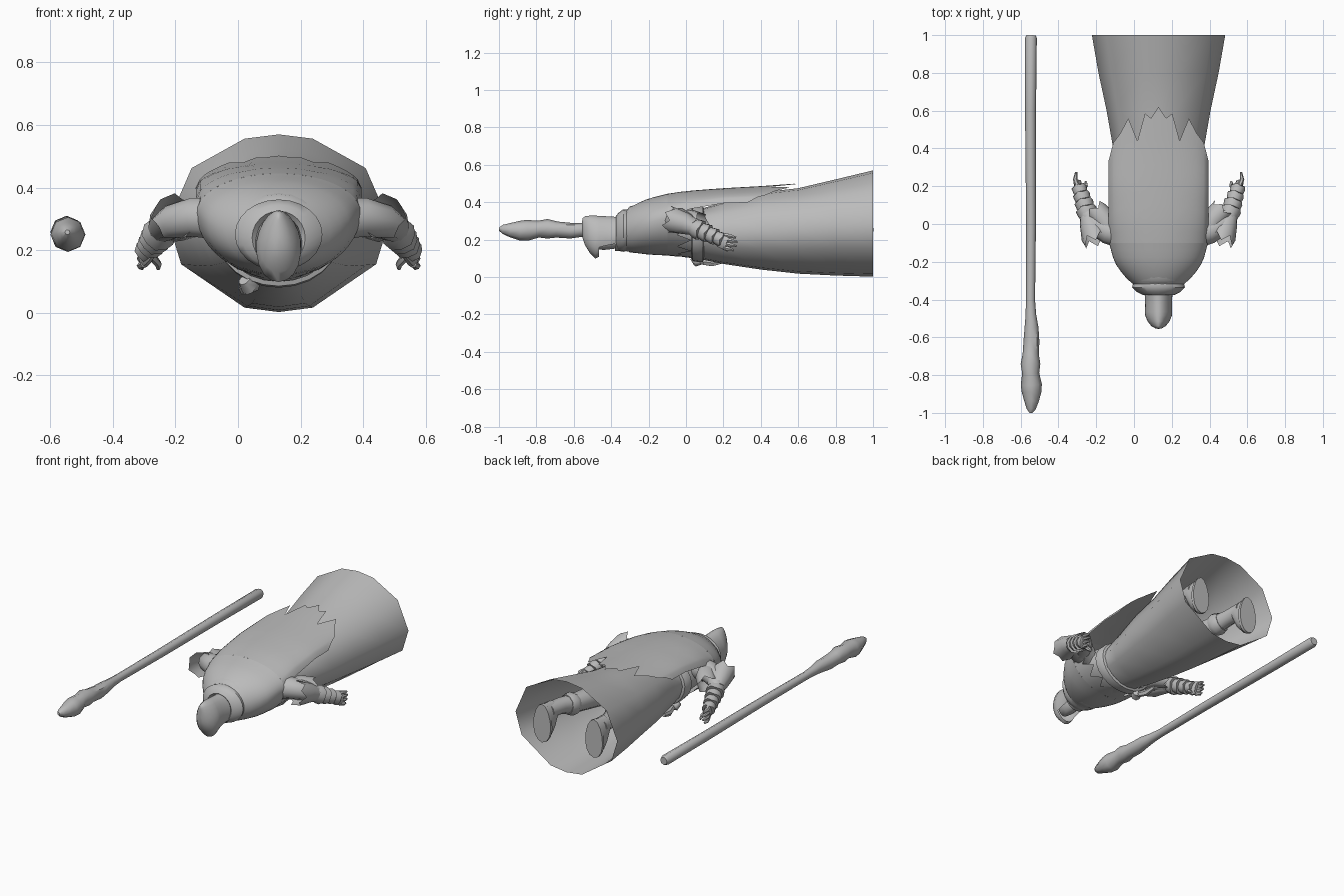
import bpy, bmesh, math
from mathutils import Vector

if "Cube" in bpy.data.objects:
    bpy.data.objects.remove(bpy.data.objects["Cube"])

CX = 0.13  # middle of the figure
grey = bpy.data.materials.new("plain_grey")
grey.diffuse_color = (0.5, 0.5, 0.5, 1)
grey.use_nodes = True
grey.node_tree.nodes["Principled BSDF"].inputs["Base Color"].default_value = grey.diffuse_color


def make(name, verts, faces, angle=45):
    me = bpy.data.meshes.new(name)
    me.from_pydata(verts, [], faces)
    bm = bmesh.new()
    bm.from_mesh(me)
    bmesh.ops.recalc_face_normals(bm, faces=bm.faces)
    bm.to_mesh(me)
    bm.free()
    ob = bpy.data.objects.new(name, me)
    bpy.context.collection.objects.link(ob)
    me.materials.append(grey)
    bpy.ops.object.select_all(action='DESELECT')
    bpy.context.view_layer.objects.active = ob
    ob.select_set(True)
    bpy.ops.object.shade_smooth_by_angle(angle=math.radians(angle))
    return ob


def loft(name, rings, closed=True, caps=(False, False), skip=None, angle=45):
    n, verts, faces = len(rings[0]), [p for r in rings for p in r], []
    for j in range(len(rings) - 1):
        for i in range(n if closed else n - 1):
            if skip and skip(i, j):
                continue
            k = (i + 1) % n
            faces.append((j*n + i, j*n + k, (j+1)*n + k, (j+1)*n + i))
    if caps[0]:
        faces.append(tuple(range(n)))
    if caps[1]:
        faces.append(tuple(range(len(verts) - n, len(verts))))
    return make(name, verts, faces, angle)


def point(a, y, hw, zt, zm, zb, cx=CX, pinch=0):
    c = math.cos(a)
    return (cx + hw * math.sin(a) * (1 - pinch * c), y, zm + c * ((zt - zm) if c > 0 else (zm - zb)))


def circle(n):
    return [2 * math.pi * i / n for i in range(n)]


def tube(name, path, radii, n=10, jag=0, caps=(True, True), flat=1.0):
    """Round tube along a path; jag pulls alternate end points forward."""
    path, rings = [Vector(p) for p in path], []
    for i, p in enumerate(path):
        d = (path[min(i + 1, len(path) - 1)] - path[max(i - 1, 0)]).normalized()
        u = d.cross(Vector((0, 0, 1))).normalized()
        v = u.cross(d)
        r = radii[i]
        ring = []
        for k, a in enumerate(circle(n)):
            q = p + u * r * flat * math.cos(a) + v * r * math.sin(a)
            if jag and i == len(path) - 1:
                q += d * jag * (1 if k % 2 else -0.4)
            ring.append(q)
        rings.append(ring)
    return loft(name, rings, caps=caps)


def lerp_table(table, y):
    for a, b in zip(table, table[1:]):
        if y <= b[0]:
            t = max(0, (y - a[0]) / (b[0] - a[0]))
            return [p + (q - p) * t for p, q in zip(a[1:], b[1:])]
    return table[-1][1:]


# robe: torso narrowing to the waist, then a twelve-sided open skirt
half = [0, 18, 52, 90, 118, 162, 180]
angles = [math.radians(d) for d in half + [360 - d for d in half[-2:0:-1]]]
robe = [(-.28, .12, .34, .25, .14), (-.15, .20, .39, .28, .13), (0, .19, .38, .26, .105),
        (.08, .17, .365, .24, .095), (.2, .195, .40, .24, .07), (.4, .24, .452, .25, .04),
        (.6, .275, .475, .265, .018), (.8, .318, .522, .28, .008), (1, .353, .57, .29, .002)]
loft("robe", [[point(a, *r) for a in angles] for r in robe])

# belt with a knot and hanging end
belt = [(.03, .18, .37, .24, .10), (.035, .195, .385, .24, .085), (.065, .195, .385, .24, .08),
        (.09, .185, .38, .24, .08), (.095, .17, .365, .24, .095)]
loft("belt", [[point(a, *r) for a in circle(24)] for r in belt])
tube("belt_knot", [(.02, .04, .105), (.035, .06, .085), (.055, .085, .085)], [.02, .03, .018], 8)
tube("belt_end", [(.04, .06, .085), (.02, .14, .075), (.015, .2, .085)], [.016, .02, .012], 6, flat=.9)

# mantle: yoke over the shoulders, ragged cape behind, ragged chest flap in front
mantle = [(-.33, .12, .35, .25, .14), (-.28, .18, .385, .26, .13), (-.2, .235, .42, .29, .12),
          (-.1, .262, .445, .32, .115), (0, .264, .46, .36, .105), (.2, .265, .475, .395, .10),
          (.4, .266, .486, .40, .10), (.62, .267, .502, .41, .10)]


def shell(name, angs, start, end, rows):
    rings = []
    for j in range(rows + 1):
        ring = []
        for a in angs:
            y = start + (end(a) - start) * j / rows
            ring.append(point(a, y, *lerp_table(mantle, y)))
        rings.append(ring)
    loft(name, rings, closed=len(angs) == 48, angle=60)


def cape_end(a):
    hem = [(0, .62), (.15, .56), (.27, .585), (.42, .44), (.60, .56), (.76, .48), (.9, .43), (1, .33)]
    return lerp_table(hem, abs(math.sin(a)))[0]


shell("mantle_yoke", circle(48), -.33, lambda a: -.1, 6)
cape_cols = [math.asin(s * u) for s, u in
             [(-1, u) for u in (1, .95, .9, .83, .76, .68, .6, .51, .42, .34, .27, .21, .15, .07)]
             + [(1, u) for u in (0, .07, .15, .21, .27, .34, .42, .51, .6, .68, .76, .83, .9, .95, 1)]]
shell("cape", cape_cols, -.1, cape_end, 10)
chest_cols = [math.radians(110 + 10 * i) for i in range(15)]
shell("chest_flap", chest_cols, -.1,
      lambda a: -.01 + (.04 if round(math.degrees(a) / 10) % 2 else -.035), 3)

# scarf folds around the neck
scarf = [(-.24, .15, .36, .25, .13), (-.27, .165, .385, .25, .128), (-.30, .148, .378, .25, .132),
         (-.315, .135, .36, .25, .14), (-.335, .14, .362, .25, .135), (-.36, .115, .345, .24, .14),
         (-.375, .085, .325, .24, .15), (-.36, .07, .31, .24, .16)]
loft("scarf", [[point(a, *r) for a in circle(24)] for r in scarf])

# pointed hood, open on the face side
hood = [(-.33, .08, .325, .23, .14), (-.38, .072, .322, .23, .14), (-.43, .07, .325, .23, .125),
        (-.465, .071, .327, .23, .108), (-.485, .07, .328, .23, .098), (-.515, .058, .328, .23, .13),
        (-.54, .038, .325, .24, .17), (-.552, .018, .315, .26, .205), (-.555, .004, .30, .27, .24)]
loft("hood", [[point(a, *r, pinch=.2) for a in circle(20)] for r in hood], caps=(False, True),
     skip=lambda i, j: 7 <= i <= 12 and 1 <= j <= 2, angle=60)

# face inside the hood
face = [(-.35, .035, .27, .22, .16), (-.39, .05, .28, .22, .15), (-.44, .055, .29, .22, .145),
        (-.49, .045, .28, .22, .15), (-.515, .02, .25, .22, .19)]
loft("face", [[point(a, *r) for a in circle(16)] for r in face], caps=(True, True))

for side, s in (("left", -1), ("right", 1)):
    def at(x, y, z):
        return (CX + s * x, y, z)

    # sleeve with a flared ragged cuff pointing back to the shoulder
    tube(side + "_upper_arm", [at(.19, -.06, .30), at(.27, -.04, .305), at(.34, .0, .29), at(.38, .05, .265)],
         [.07, .065, .055, .045])
    tube(side + "_shoulder_flare", [at(.385, .07, .255), at(.36, 0, .285), at(.335, -.075, .305)],
         [.035, .058, .072], 12, jag=.028, caps=(False, False))
    tube(side + "_shoulder_frill", [at(.26, -.03, .30), at(.285, .02, .30), at(.33, .07, .285)],
         [.06, .062, .06], 10, jag=.02, caps=(False, False))

    # overlapping forearm wraps
    a, b = Vector(at(.365, .02, .275)), Vector(at(.42, .19, .20))
    for i in range(4):
        p, q = a.lerp(b, i * .23), a.lerp(b, i * .23 + .33)
        r = .052 - .005 * i
        tube(f"{side}_forearm_wrap_{i + 1}", [p, p.lerp(q, .6), q], [r * .75, r, r * 1.08],
             10, jag=.006, caps=(True, True))

    # hand with four fingers and a thumb
    tube(side + "_palm", [at(.405, .16, .205), at(.422, .19, .195), at(.43, .222, .185)],
         [.03, .043, .042], 10, flat=.5)
    for i in range(4):
        z = .150 + .023 * i
        tip = .255 + (.0, .015, .02, .012)[i]
        tube(f"{side}_finger_{i + 1}", [at(.43, .205, z + .006), at(.442, .235, z), at(.436, tip, z - .008)],
             [.012, .012, .006], 6)
    tube(side + "_thumb", [at(.405, .18, .18), at(.385, .205, .155), at(.385, .225, .14)],
         [.014, .012, .006], 6)

    # leg and boot inside the skirt
    tube(side + "_leg", [at(.09, .25, .24), at(.12, .5, .27), at(.15, .74, .29), at(.17, .82, .305),
                         at(.18, .93, .31)], [.07, .07, .055, .048, .05])
    tube(side + "_boot_cuff", [at(.148, .71, .288), at(.152, .735, .29), at(.16, .77, .295)], [.06, .07, .058])
    boot = [(.88, .045, .36, .31, .26), (.91, .05, .365, .28, .19), (.945, .054, .368, .26, .15),
            (.965, .055, .37, .25, .14), (.967, .06, .375, .25, .135), (.985, .06, .375, .25, .135)]
    loft(side + "_boot", [[point(t, *r, cx=CX + s * .18, pinch=.1) for t in circle(14)] for r in boot],
         caps=(True, True))

# staff with a knobbly head
staff = [(1, .024), (.985, .031), (.6, .029), (0, .026), (-.4, .024), (-.48, .028), (-.55, .037), (-.62, .042),
         (-.69, .043), (-.74, .052), (-.79, .045), (-.85, .056), (-.89, .052), (-.94, .038),
         (-.98, .024), (-1, .008)]
tube("staff", [(-.545 + .003 * math.sin(y * 19), y, .253 + (.005 * math.sin(y * 23) if y < -.5 else 0))
               for y, r in staff], [r for y, r in staff], 8)
